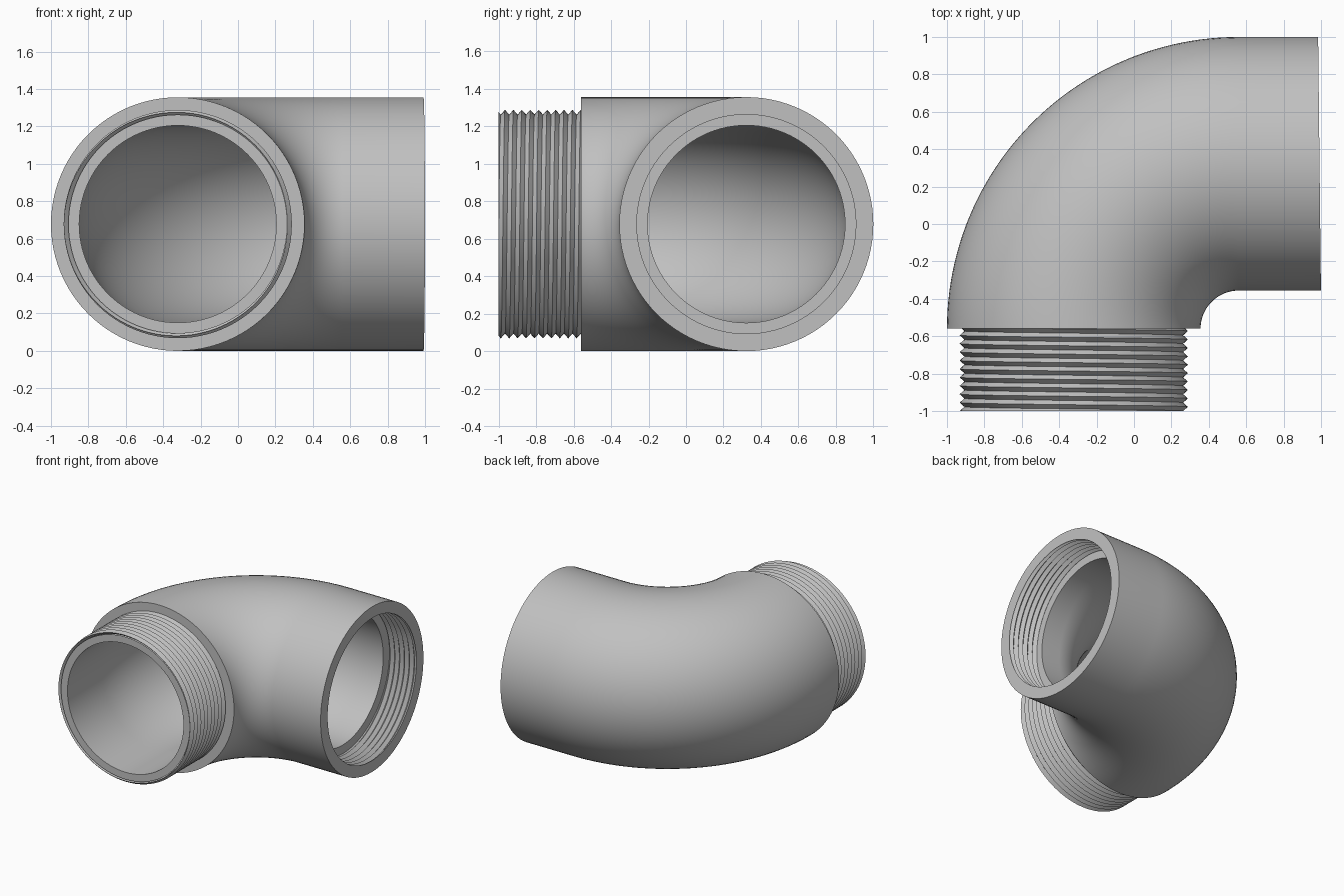
import bpy, bmesh, math
from mathutils import Vector

if "Cube" in bpy.data.objects:
    bpy.data.objects.remove(bpy.data.objects["Cube"])

SEGMENTS = 96
OUTER, BORE, ROOT, CREST = 0.678, 0.527, 0.585, 0.61
BEND = 0.882                      # centreline radius of the bend
CORNER = Vector((0.56, -0.56, OUTER))
MALE = 0.44                       # length of the threaded spigot
ARC_END = MALE + BEND * math.pi / 2
END = ARC_END + 0.432
STEP = END - 0.265                # bottom of the threaded socket
PITCH = 0.045

metal = bpy.data.materials.new("grey metal")
metal.use_nodes = True
grey = (0.53, 0.53, 0.53, 1)
metal.diffuse_color = grey
metal.node_tree.nodes["Principled BSDF"].inputs["Base Color"].default_value = grey


def point(s, r, a):
    """Point at distance s along the elbow, radius r and angle a around it."""
    turn = min(max((s - MALE) / BEND, 0), math.pi / 2)
    along = Vector((math.sin(turn), math.cos(turn), 0))
    side = Vector((math.cos(turn), -math.sin(turn), 0))
    extra = min(s - MALE, 0) + max(s - ARC_END, 0)
    p = CORNER - side * BEND + along * extra
    p += r * (math.cos(a) * side + math.sin(a) * Vector((0, 0, 1)))
    # the socket mouth is cut very slightly off square
    p.x -= 0.011 * (p.y - 0.322) * max(s - ARC_END, 0) / (END - ARC_END)
    return p


def sweep(name, rows, shape):
    """Skin a grid; shape(row, angle) gives the distance and radius."""
    bm = bmesh.new()
    grid = []
    for row in rows:
        ring = []
        for j in range(SEGMENTS + 1):
            a = math.tau * j / SEGMENTS
            ring.append(bm.verts.new(point(*shape(row, a), a)))
        grid.append(ring)
    for low, high in zip(grid, grid[1:]):
        for j in range(SEGMENTS):
            bm.faces.new((low[j], high[j], high[j + 1], low[j + 1]))
    bmesh.ops.remove_doubles(bm, verts=bm.verts, dist=0.00002)
    mesh = bpy.data.meshes.new(name)
    bm.to_mesh(mesh)
    bm.free()
    mesh.materials.append(metal)
    obj = bpy.data.objects.new(name, mesh)
    bpy.context.collection.objects.link(obj)
    bpy.ops.object.select_all(action="DESELECT")
    obj.select_set(True)
    bpy.context.view_layer.objects.active = obj
    bpy.ops.object.shade_smooth_by_angle(angle=math.radians(30))


def thread(name, start, stop, inward):
    """Helical V thread, trimmed square at both ends."""
    def shape(i, a):
        lead = a / math.tau
        s = start + PITCH * (i / 2 - 1 + lead)
        s = min(max(s, start), stop)
        phase = ((s - start) / PITCH - lead) % 1
        return s, ROOT + (CREST - ROOT) * (1 - abs(2 * phase - 1))
    rows = list(range(2 * math.ceil((stop - start) / PITCH) + 5))
    sweep(name, rows[::-1] if inward else rows, shape)


def plain(row, angle):
    return row


bend = [MALE + (ARC_END - MALE) * i / 48 for i in range(49)]

# outer wall with the shoulder behind the spigot and the socket rim
sweep("elbow_body",
      [(MALE, ROOT)] + [(s, OUTER) for s in bend] + [(END, OUTER), (END, ROOT)],
      plain)

# inner wall from the socket step to the spigot end face
sweep("inner_bore",
      [(STEP, CREST), (STEP, BORE)] + [(s, BORE) for s in reversed(bend)]
      + [(0, BORE), (0, ROOT)],
      plain)

# threads
thread("male_thread", 0, MALE, False)
thread("socket_thread", STEP, END, True)
